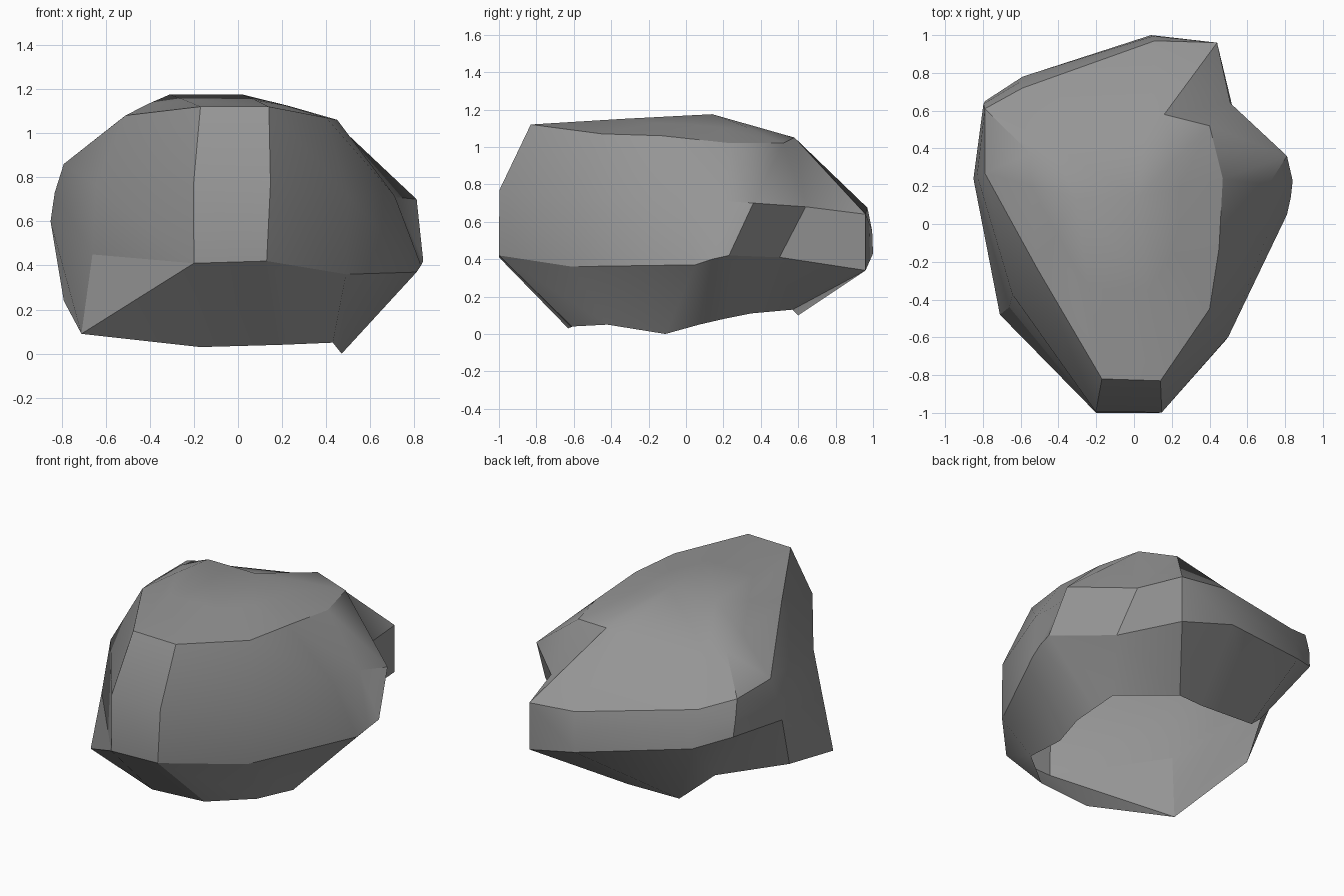
import bpy, bmesh
from mathutils import Vector as V

if "Cube" in bpy.data.objects:
    bpy.data.objects.remove(bpy.data.objects["Cube"])

# Stations around the boulder, counter-clockwise from the front right corner:
# (top rim, lower edge of the wall, foot)
STATIONS = [
    ((.14, -.83, 1.12), (.13, -1, .42), (.19, -.61, .04)),
    ((.40, -.45, 1.07), (.49, -.61, .36), (.43, -.42, .05)),
    ((.45, -.13, 1.06), (.81, .05, .37), (.47, -.11, 0)),
    ((.47, .24, 1.02), (.83, .14, .40), (.49, .07, .05)),
    ((.40, .52, 1.02), (.84, .23, .42), (.47, .20, .08)),
    ((.16, .58, 1.05), (.55, .50, .41), (.45, .35, .11)),   # notch
    ((.44, .96, .64), (.44, .96, .34), (.13, .57, .13)),
    ((.11, .97, .675), (.09, 1, .43), (-.01, .60, .10)),
    ((-.59, .72, .78), (-.59, .78, .55), (-.38, .61, .11)),
    ((-.79, .61, .86), (-.79, .65, .63), (-.55, .49, .26)),
    ((-.79, .27, .86), (-.85, .24, .60), (-.79, .08, .24)),
    ((-.51, -.24, 1.08), (-.66, -.44, .45), (-.71, -.48, .09)),
    ((-.17, -.82, 1.12), (-.20, -1, .41), (-.17, -.63, .03)),
]
# Wall points around the notch that do not follow the bulge rule
NOTCH = {4: (.81, .36, .70), 5: (.51, .64, .68), 6: (.44, .96, .64)}
# Ridge ends, and how far the crown has dropped halfway to the rim
RIDGE_RIGHT, RIDGE_LEFT = V((.02, .14, 1.175)), V((-.31, .14, 1.175))
DROP = {7: .3, 9: .52, 10: .4}


def ridge(i):
    return RIDGE_RIGHT if i < 8 else RIDGE_LEFT


def bulge(i, top, low):
    """Point halfway down the wall, pushed outward on the tall sides."""
    if i in NOTCH:
        return V(NOTCH[i])
    mid = (top + low) / 2
    out = V((mid.x, mid.y, 0)).normalized()
    return mid + out * .17 * (top.z - low.z) ** 2


def crown(i, top):
    """Point halfway from the rim to the ridge; the notch tip stays on the rim."""
    if i in (5, 6):
        return V(STATIONS[5][0])
    peak = ridge(i)
    p = top.lerp(peak, .5)
    p.z = peak.z - DROP.get(i, .46) * (peak.z - top.z)
    return p


bm = bmesh.new()
shared = {}


def vert(p):
    key = tuple(round(c, 4) for c in p)
    if key not in shared:
        shared[key] = bm.verts.new(p)
    return shared[key]


def face(*verts):
    """Add a face, dropping repeated corners and skipping collapsed ones."""
    corners = list(dict.fromkeys(verts))
    if len(corners) > 2:
        bm.faces.new(corners)


rings = [[], [], [], [], []]
for i, station in enumerate(STATIONS):
    top, low, foot = map(V, station)
    for ring, p in zip(rings, (crown(i, top), top, bulge(i, top, low), low, foot)):
        ring.append(vert(p))

# Walls between neighbouring rings and a closed crown; the underside is open
n = len(STATIONS)
for i in range(n):
    j = (i + 1) % n
    face(vert(ridge(i)), rings[0][i], rings[0][j], vert(ridge(j)))
    for k, (a, b) in enumerate(zip(rings, rings[1:])):
        if i == 4 and k == 1:              # fold above the notch
            face(a[i], b[i], b[j])
            face(a[i], b[j], a[j])
        elif i in (9, 11) and k == 3:      # hollows above the left feet
            face(a[i], b[i], a[j])
            face(a[j], b[i], b[j])
        else:
            face(a[i], b[i], b[j], a[j])

# Soft facets with crisp broken edges along the rim and the lower edge
bm.normal_update()
for f in bm.faces:
    f.smooth = True
for e in bm.edges:
    e.smooth = e.calc_face_angle(0) < .55


def set_edge(a, b, smooth):
    e = bm.edges.get((a, b)) if a != b else None
    if e:
        e.smooth = smooth


for i in range(n):
    j = (i + 1) % n
    set_edge(rings[1][i], rings[1][j], False)
    if i != 10:
        set_edge(rings[3][i], rings[3][j], False)
for i, j in ((4, 4), (5, 5), (4, 5)):
    set_edge(rings[1][i], rings[2][j], True)
set_edge(rings[3][11], rings[4][11], False)

mesh = bpy.data.meshes.new("boulder")
bm.to_mesh(mesh)
bm.free()
boulder = bpy.data.objects.new("boulder", mesh)
bpy.context.collection.objects.link(boulder)

# Plain grey stone
stone = bpy.data.materials.new("grey stone")
stone.diffuse_color = (.3, .3, .3, 1)
stone.use_nodes = True
stone.node_tree.nodes["Principled BSDF"].inputs["Base Color"].default_value = stone.diffuse_color
mesh.materials.append(stone)
